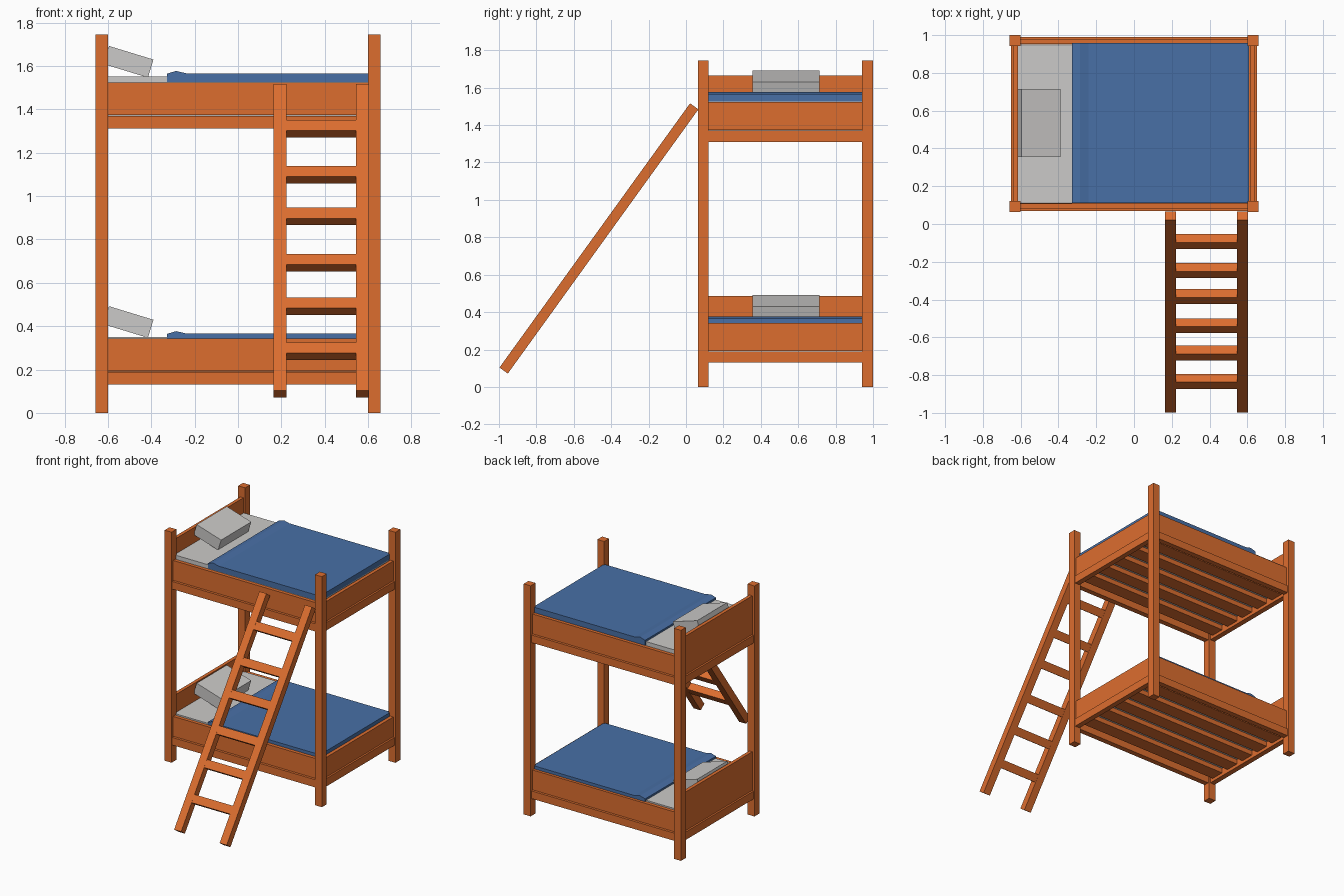
import bpy, math
from mathutils import Vector

if "Cube" in bpy.data.objects:
    bpy.data.objects.remove(bpy.data.objects["Cube"])


def material(name, rgb):
    m = bpy.data.materials.new(name)
    m.diffuse_color = (*rgb, 1)
    m.use_nodes = True
    m.node_tree.nodes["Principled BSDF"].inputs["Base Color"].default_value = m.diffuse_color
    return m


WOOD = material("orange wood", (0.72, 0.155, 0.028))
BLUE = material("blue cloth", (0.065, 0.16, 0.38))
GREY = material("pale grey cloth", (0.60, 0.59, 0.58))


def add_mesh(name, verts, faces, mat):
    me = bpy.data.meshes.new(name)
    me.from_pydata(verts, [], faces)
    me.materials.append(mat)
    ob = bpy.data.objects.new(name, me)
    bpy.context.collection.objects.link(ob)
    return ob


def block(name, center, size, mat, rot=(0, 0, 0)):
    bpy.ops.mesh.primitive_cube_add(size=1, location=center, rotation=rot)
    ob = bpy.context.object
    ob.name = name
    ob.scale = size
    ob.data.materials.append(mat)
    return ob


def box(name, x, y, z, mat=WOOD):
    lo, hi = Vector((x[0], y[0], z[0])), Vector((x[1], y[1], z[1]))
    return block(name, (lo + hi) / 2, hi - lo, mat)


def prism(name, profile, y0, y1, mat):
    # Extrude an x-z outline (counter-clockwise seen from the front) along y
    n = len(profile)
    verts = [(x, y0, z) for x, z in profile] + [(x, y1, z) for x, z in profile]
    faces = [tuple(range(n)), tuple(range(2 * n - 1, n - 1, -1))]
    faces += [(i, i + n, (i + 1) % n + n, (i + 1) % n) for i in range(n)]
    return add_mesh(name, verts, faces, mat)


# Corner posts
YC = 0.53                      # middle of the bed in depth
for sx in (-1, 1):
    for y in (0.092, 0.971):
        block("corner_post", (sx * 0.629, y, 0.872), (0.058, 0.058, 1.744), WOOD)

for level, f, c in (("lower", 0.0, 0.0), ("upper", 1.18, 1.20)):
    # Long side rails and boards, front and back
    for side, s in (("front", -1), ("back", 1)):
        block(level + "_" + side + "_rail", (0, YC + s * 0.44, f + 0.16),
              (1.21, 0.04, 0.058), WOOD)
        block(level + "_" + side + "_board", (0, YC + s * 0.435, f + 0.268),
              (1.21, 0.026, 0.15), WOOD)
    # End rails, taller board at the head
    for side, s, top in (("head", -1, 0.485), ("foot", 1, 0.342)):
        block(level + "_" + side + "_rail", (s * 0.63, YC, f + 0.16),
              (0.04, 0.83, 0.06), WOOD)
        x = s * 0.627
        box(level + "_" + side + "_board", (x - 0.013, x + 0.013), (0.11, 0.95),
            (f + 0.193, f + top))
    # Slats under the mattress
    for i in range(5):
        block(level + "_slat", (0, YC + (i - 2) * 0.165, f + 0.172),
              (1.23, 0.105, 0.036), WOOD)
    # Bedding
    box(level + "_mattress", (-0.613, 0.605), (0.115, 0.945), (f + 0.191, c + 0.35), GREY)
    prism(level + "_blanket",
          [(-0.328, c + 0.325), (0.609, c + 0.325), (0.609, c + 0.366),
           (-0.24, c + 0.366), (-0.285, c + 0.377), (-0.328, c + 0.364)],
          0.11, 0.957, BLUE)
    block(level + "_pillow", (-0.505, 0.535, c + 0.419), (0.214, 0.36, 0.087),
          GREY, (0, math.radians(17), 0))

# Leaning ladder
foot, head = Vector((0, -0.975, 0.0875)), Vector((0, 0.044, 1.50))
d = head - foot
tilt = -math.atan2(-d.y, d.z) * -1
for x in (0.193, 0.574):
    block("ladder_stringer", (foot + head) / 2 + Vector((x, 0, 0)),
          (0.059, 0.055, d.length), WOOD, (tilt, 0, 0))
for z in (0.284, 0.492, 0.692, 0.906, 1.098, 1.311):
    p = foot + d * ((z - foot.z) / d.z)
    block("ladder_rung", (0.3835, p.y, z), (0.335, 0.054, 0.06), WOOD, (tilt, 0, 0))
